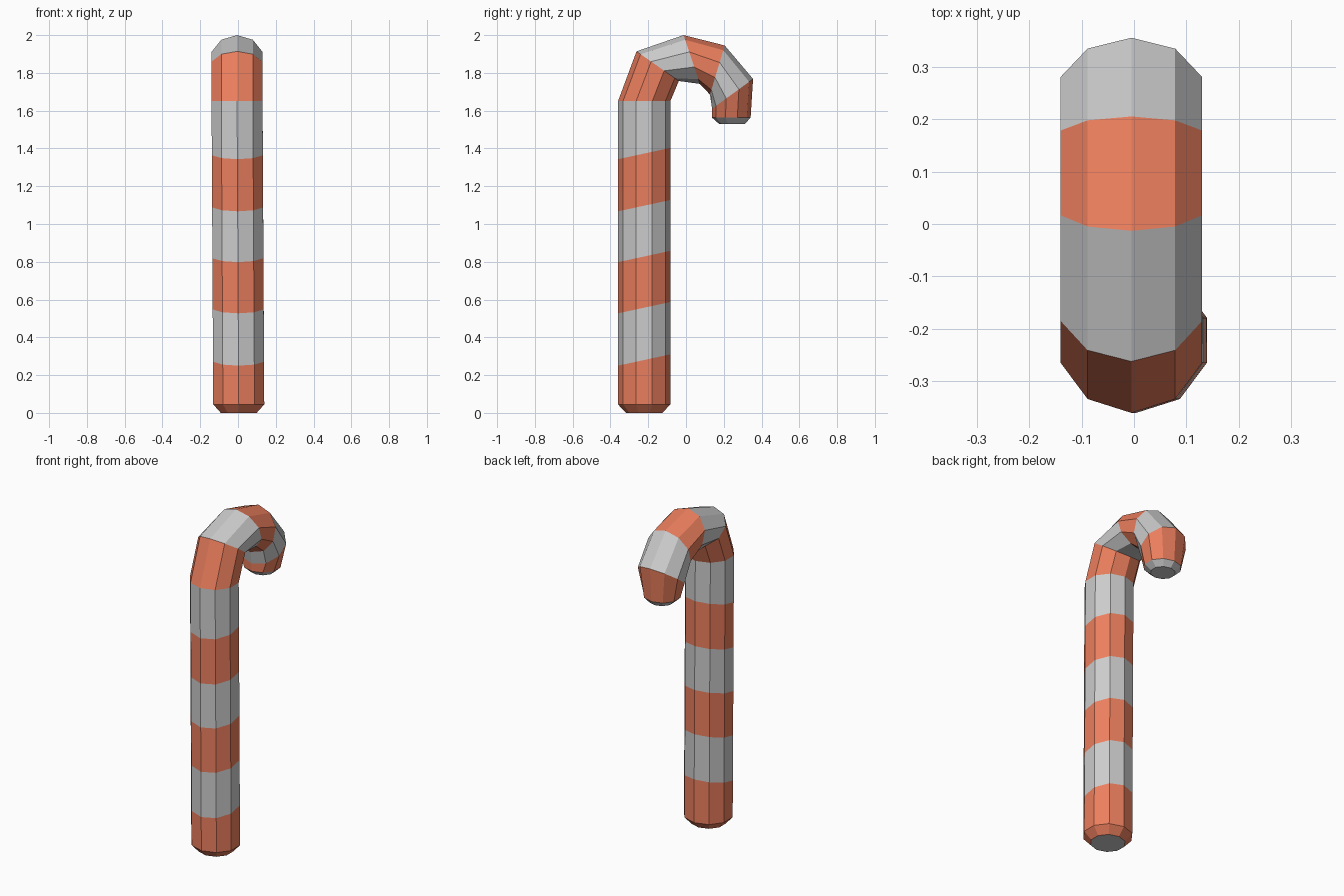
import bpy, bmesh, math
from mathutils import Vector

if "Cube" in bpy.data.objects:
    bpy.data.objects.remove(bpy.data.objects["Cube"])

SIDES = 10

def material(name, rgb):
    m = bpy.data.materials.new(name)
    m.diffuse_color = (*rgb, 1)
    m.use_nodes = True
    m.node_tree.nodes["Principled BSDF"].inputs["Base Color"].default_value = m.diffuse_color
    return m

def add_ring(bm, outer, inner, rx, cx):
    """Ten-sided ring spanning an outer and an inner (y, z) point."""
    o, i = Vector((cx, *outer)), Vector((cx, *inner))
    mid, half = (o + i) / 2, (o - i) / 2
    ring = []
    for k in range(SIDES):
        a = math.tau * k / SIDES
        ring.append(bm.verts.new(mid + half * math.cos(a) + Vector((rx * math.sin(a), 0, 0))))
    return ring

# Sections along the cane: outer point, inner point, half width, centre x
FRONT, BACK, RX = -0.36, -0.083, 0.142
sections = [((-0.318, 0), (-0.125, 0), 0.1, 0.004),
            ((FRONT, 0.045), (BACK, 0.045), RX, 0.004)]

# Slanted stripe edges on the straight shaft
for z in (0.25, 0.527, 0.798, 1.067, 1.343):
    sections.append(((FRONT, z), (BACK, z + 0.06), RX, 0.004 - 0.009 * z / 1.65))

# Hook, then tapered tip with a bevel
hook = [((FRONT, 1.65), (BACK, 1.65), RX),
        ((-0.262, 1.914), (-0.038, 1.757), RX),
        ((-0.013, 2.0), (0.073, 1.742), RX),
        ((0.205, 1.945), (0.127, 1.685), RX),
        ((0.355, 1.768), (0.138, 1.61), RX),
        ((0.342, 1.563), (0.138, 1.563), 0.108),
        ((0.312, 1.53), (0.175, 1.53), 0.072)]
sections += [(o, i, rx, -0.005) for o, i, rx in hook]

bm = bmesh.new()
rings = [add_ring(bm, *s) for s in sections]

# Alternate red (1) and white (0); the base bevel is red, the tip bevel white
for n, (a, b) in enumerate(zip(rings, rings[1:])):
    for k in range(SIDES):
        j = (k + 1) % SIDES
        face = bm.faces.new((a[k], a[j], b[j], b[k]))
        face.material_index = 1 if n == 0 else n % 2

# End caps
bm.faces.new(rings[0])
bm.faces.new(rings[-1])
bmesh.ops.recalc_face_normals(bm, faces=bm.faces[:])

mesh = bpy.data.meshes.new("striped_cane")
bm.to_mesh(mesh)
bm.free()
mesh.materials.append(material("white_stripe", (0.8, 0.8, 0.8)))
mesh.materials.append(material("red_stripe", (0.83, 0.21, 0.11)))
bpy.context.collection.objects.link(bpy.data.objects.new("striped_cane", mesh))
